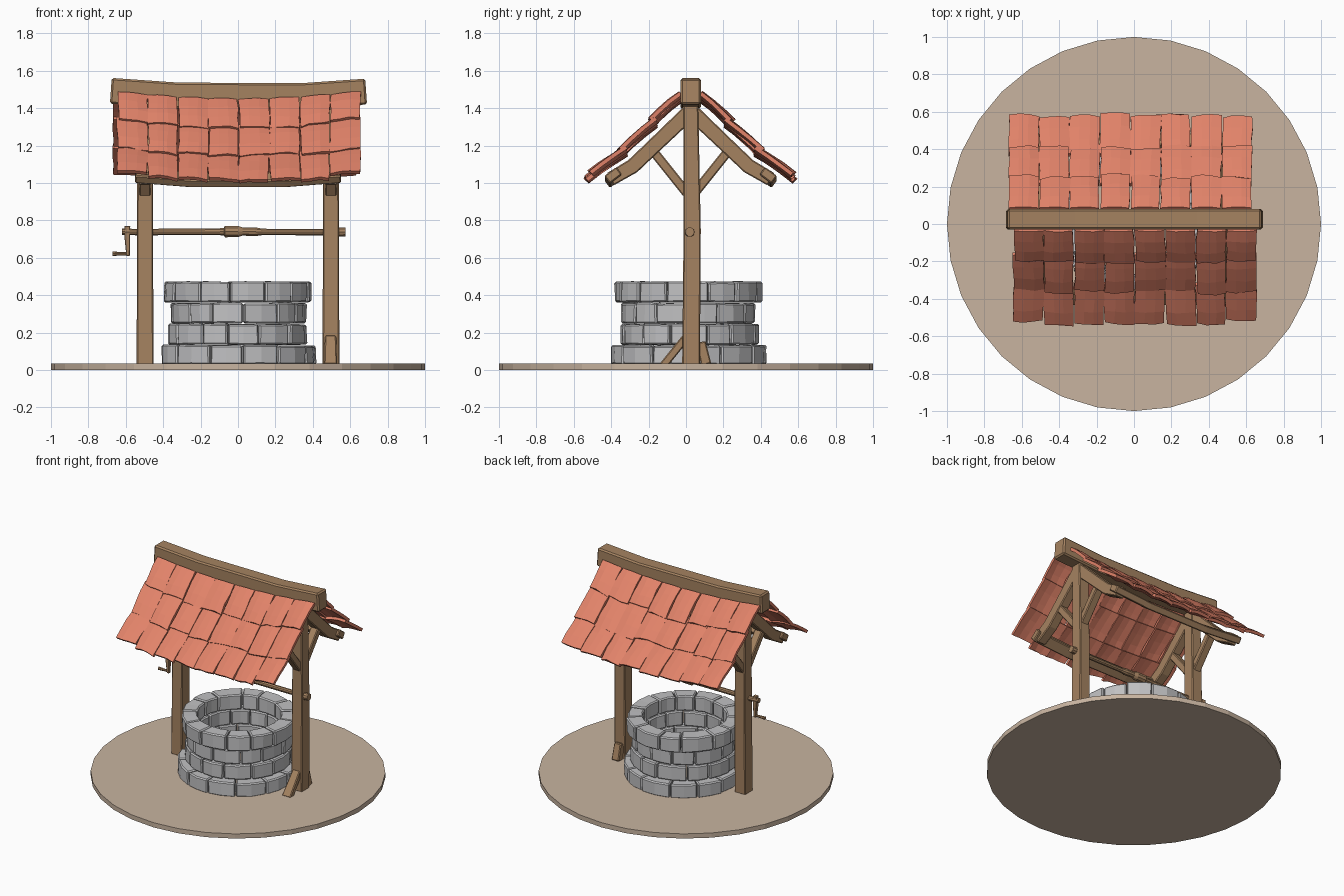
import bpy, bmesh, math, random
from mathutils import Vector

if "Cube" in bpy.data.objects:
    bpy.data.objects.remove(bpy.data.objects["Cube"])

random.seed(7)
CY = 0.025  # y of the timber frame centre line


def mat(name, rgb):
    m = bpy.data.materials.new(name)
    m.diffuse_color = (*rgb, 1)
    m.use_nodes = True
    m.node_tree.nodes["Principled BSDF"].inputs["Base Color"].default_value = m.diffuse_color
    return m


EARTH = mat("earth", (0.578, 0.456, 0.352))
STONE = mat("grey stone", (0.53, 0.53, 0.54))
WOOD = mat("brown wood", (0.376, 0.225, 0.118))
TILE = mat("terracotta", (0.752, 0.225, 0.141))


def jit(a):
    return random.uniform(-a, a)


def finish(name, bm, material, bevel=0.0):
    bmesh.ops.recalc_face_normals(bm, faces=bm.faces)
    me = bpy.data.meshes.new(name)
    bm.to_mesh(me)
    bm.free()
    me.materials.append(material)
    ob = bpy.data.objects.new(name, me)
    bpy.context.collection.objects.link(ob)
    if bevel:
        b = ob.modifiers.new("bevel", 'BEVEL')
        b.width, b.segments = bevel, 1
    return ob


def loft(bm, rings):
    """Skin a list of closed point loops and cap both ends."""
    vs = [[bm.verts.new(p) for p in r] for r in rings]
    n = len(vs[0])
    for a, b in zip(vs, vs[1:]):
        for i in range(n):
            bm.faces.new((a[i], a[(i + 1) % n], b[(i + 1) % n], b[i]))
    bm.faces.new(vs[0])
    bm.faces.new(vs[-1])


def beam(name, secs, side, n=4, bevel=0.006):
    """Sweep sections (point, width, height); n=4 is rectangular, else round."""
    pts = [Vector(s[0]) for s in secs]
    side = Vector(side)
    rings = []
    for i, (_, w, h) in enumerate(secs):
        t = (pts[min(i + 1, len(pts) - 1)] - pts[max(i - 1, 0)]).normalized()
        up = side.cross(t).normalized()
        if n == 4:
            uv = [(-.5, -.5), (.5, -.5), (.5, .5), (-.5, .5)]
        else:
            uv = [(.5 * math.cos(k * math.tau / n), .5 * math.sin(k * math.tau / n)) for k in range(n)]
        rings.append([pts[i] + side * (u * w) + up * (v * h) for u, v in uv])
    bm = bmesh.new()
    loft(bm, rings)
    return finish(name, bm, WOOD, bevel)


# Ground disc
bm = bmesh.new()
loft(bm, [[(math.cos(k * math.tau / 32), math.sin(k * math.tau / 32), z) for k in range(32)]
          for z in (0, 0.035)])
finish("ground_disc", bm, EARTH)

# Well wall: four courses of loose stone blocks
courses = [(0.03, 0.132, 0.412, 0.29), (0.136, 0.246, 0.368, 0.285),
           (0.250, 0.358, 0.360, 0.285), (0.362, 0.472, 0.395, 0.285)]
for c, (z0, z1, ro, ri) in enumerate(courses):
    bm = bmesh.new()
    n = 13
    cuts = [(k + 0.5 * (c % 2) + jit(0.14)) * math.tau / n for k in range(n)]
    cuts.append(cuts[0] + math.tau)
    for a0, a1 in zip(cuts, cuts[1:]):
        g = 0.008
        dr, dz = jit(0.007), jit(0.003)
        rings = []
        for k in range(3):
            a = a0 + g + (a1 - a0 - 2 * g) * k / 2
            ring = []
            for r, z in ((ri, z0), (ro + dr, z0), (ro + dr, z1), (ri, z1)):
                r += jit(0.005)
                ring.append((r * math.cos(a), 0.015 + r * math.sin(a), z + dz * (z == z1) + jit(0.002)))
            rings.append(ring)
        loft(bm, rings)
    finish(f"stone_course_{c + 1}", bm, STONE, 0.008)

# Frame on each side: post, rafters, braces
for sx, tag in ((-1, "left"), (1, "right")):
    x = 0.497 * sx
    beam(f"{tag}_post", [((x, CY + 0.002, 0.03), 0.09, 0.095), ((x, CY + 0.008, 0.75), 0.086, 0.092),
                         ((x, CY, 1.44), 0.08, 0.08)], (1, 0, 0))
    for sy, end in ((-1, "front"), (1, "back")):
        def at(d, z):
            return (x, CY + sy * d, z)
        beam(f"{tag}_{end}_rafter", [(at(0.0, 1.385), 0.07, 0.085), (at(0.21, 1.185), 0.07, 0.08),
                                     (at(0.31, 1.09), 0.07, 0.08), (at(0.43, 1.02), 0.07, 0.075)], (1, 0, 0))
        beam(f"{tag}_{end}_brace", [(at(0.02, 0.945), 0.06, 0.05), (at(0.2, 1.17), 0.06, 0.05)], (1, 0, 0))

# Eave purlins, sagging slightly
for sy, end in ((-1, "front"), (1, "back")):
    side = Vector((0, sy * 0.8, -0.6))
    beam(f"{end}_purlin", [((x, CY + sy * 0.415, 1.012 + 0.03 * (x / 0.55) ** 2), 0.08, 0.05)
                           for x in (-0.55, -0.25, 0.25, 0.55)], side)

# Ridge beam, dipped in the middle
beam("ridge_beam", [((-0.68, CY, 1.493), 0.108, 0.138), ((-0.32, CY, 1.468), 0.108, 0.138),
                    ((0.34, CY, 1.465), 0.108, 0.138), ((0.685, CY, 1.489), 0.108, 0.138)], (0, 1, 0), bevel=0.01)

# Ground struts at the right post
beam("front_strut", [((0.495, -0.125, 0.02), 0.07, 0.042), ((0.495, 0.0, 0.175), 0.06, 0.042)], (1, 0, 0))
beam("back_strut", [((0.495, 0.108, 0.03), 0.06, 0.055), ((0.495, 0.08, 0.15), 0.055, 0.05)], (1, 0, 0))

# Winch axle with swollen middle, and crank
axle = [(-0.62, .036), (-0.545, .036), (-0.1, .038), (-0.075, .044), (-0.07, .064), (0.0, .062), (0.025, .046),
        (0.09, .05), (0.13, .036), (0.53, .036), (0.54, .052), (0.575, .05)]
beam("winch_axle", [((x, 0.02, 0.737 + 0.004 * math.cos(9 * x)), d, d) for x, d in axle], (0, 1, 0), 10, 0)
beam("crank_arm", [((-0.592, 0.02, 0.77), 0.032, 0.03), ((-0.592, 0.02, 0.71), 0.03, 0.03),
                   ((-0.588, 0.02, 0.61), 0.018, 0.022)], (1, 0, 0), bevel=0.003)
beam("crank_handle", [((-0.67, 0.02, 0.622), 0.024, 0.024), ((-0.62, 0.02, 0.622), 0.018, 0.018),
                      ((-0.578, 0.02, 0.622), 0.018, 0.018)], (0, 1, 0), 8, 0)

# Roof tiles: three overlapping rows of eight on each slope
PROFILE = [(0.045, 1.445), (0.20, 1.285), (0.36, 1.132), (0.525, 1.005)]


def slope(v):
    """Distance from the ridge and height at row coordinate v in 0..3."""
    i = max(0, min(2, int(v)))
    (d0, z0), (d1, z1) = PROFILE[i], PROFILE[i + 1]
    f = v - i
    return d0 + (d1 - d0) * f, z0 + (z1 - z0) * f


def tile(bm, x0, x1, row, sy):
    top = row - (0.15 if row else 0.0)
    bottom = row + 1 + jit(0.07)
    skew, lift, edge = jit(0.009), 0.016 + jit(0.007), jit(0.06)
    rings = []
    for k in range(4):
        f = k / 3
        v = top + (bottom - top) * f
        up, down = [], []
        for m in range(4):
            u = m / 3
            vv = v + (edge * (u - 0.5) + jit(0.03)) * f
            d, z = slope(vv)
            x = x0 + (x1 - x0) * u + skew * (f - 0.5) + jit(0.004)
            z += 0.04 * (x / 0.65) ** 2 - 0.012
            h = lift * f + 0.009 * math.sin(math.pi * u) + 0.006 * math.sin(math.pi * f) + jit(0.002)
            for lst, t in ((up, 0.022), (down, 0.0)):
                lst.append((x, CY + sy * (d + 0.7 * (h + t)), z + 0.7 * (h + t)))
        rings.append(up + down[::-1])
    loft(bm, rings)


for sy, name, xa, xb in ((-1, "front_roof_tiles", -0.645, 0.655), (1, "back_roof_tiles", -0.67, 0.63)):
    bm = bmesh.new()
    w = (xb - xa) / 8
    for row in range(3):
        for c in range(8):
            tile(bm, xa + c * w + 0.002 + jit(0.003), xa + (c + 1) * w - 0.002 + jit(0.003), row, sy)
    finish(name, bm, TILE)
